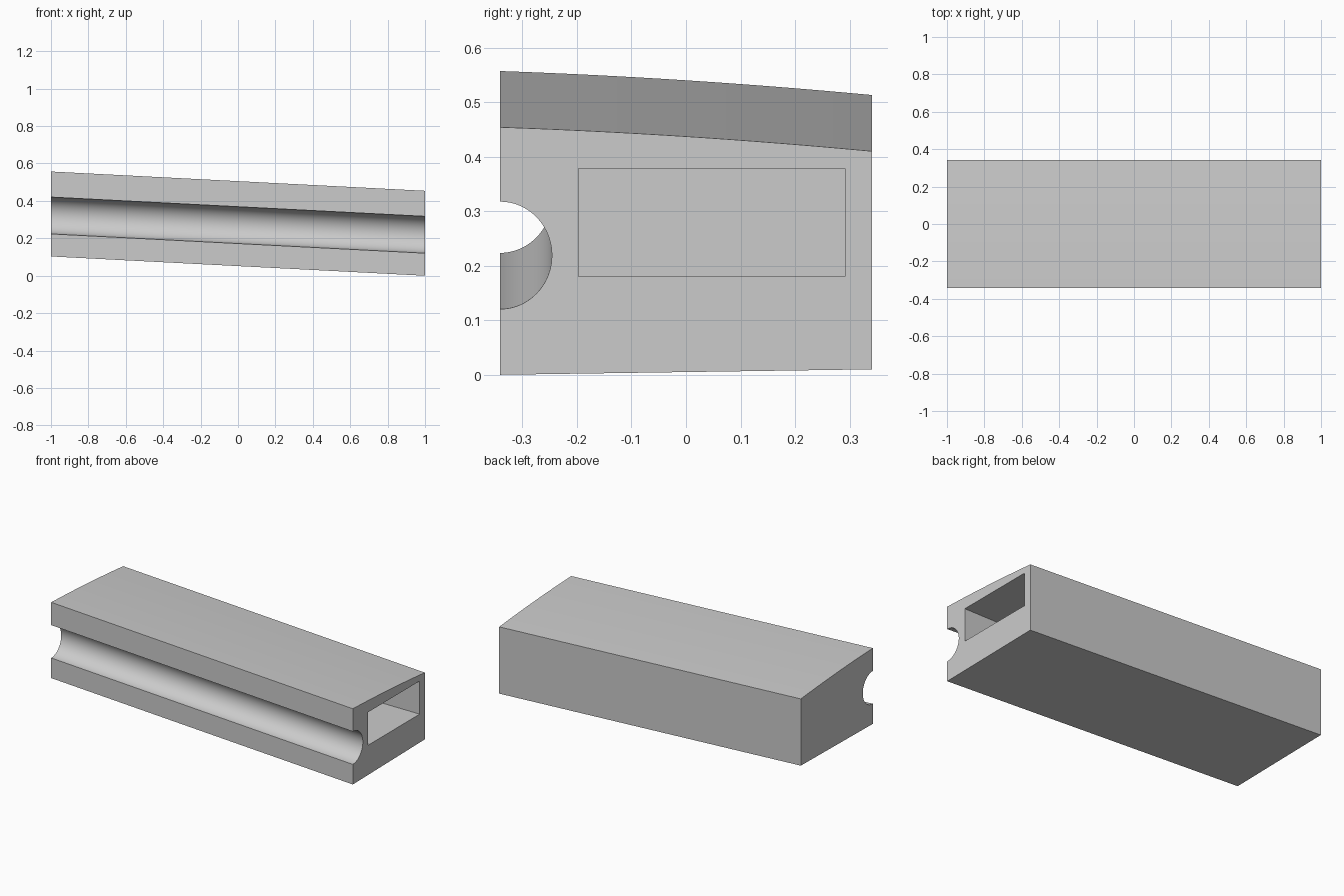
import bpy, bmesh, math

cube = bpy.data.objects.get("Cube")
if cube:
    bpy.data.objects.remove(cube, do_unlink=True)

HALF_Y = 0.341      # half depth of the bar
DROP = 0.103        # fall of the bar from one end to the other

grey = bpy.data.materials.new("light_grey")
grey.use_nodes = True
colour = (0.6, 0.6, 0.6, 1)
grey.diffuse_color = colour
grey.node_tree.nodes["Principled BSDF"].inputs["Base Color"].default_value = colour


def section():
    """Outline of the low end: bottom, crowned top, half-round front groove."""
    pts = [(-HALF_Y, 0.0), (HALF_Y, 0.01)]
    steps = 16
    for i in range(steps + 1):
        t = 1 - 2 * i / steps
        pts.append((t * HALF_Y, 0.437 - 0.022 * t - 0.005 * t * t))
    steps = 40
    for i in range(steps + 1):
        a = math.pi / 2 - math.pi * i / steps
        pts.append((-HALF_Y + 0.095 * math.cos(a), 0.219 + 0.0985 * math.sin(a)))
    return pts


def add_object(name, bm):
    bmesh.ops.recalc_face_normals(bm, faces=bm.faces)
    mesh = bpy.data.meshes.new(name)
    bm.to_mesh(mesh)
    bm.free()
    mesh.materials.append(grey)
    obj = bpy.data.objects.new(name, mesh)
    bpy.context.collection.objects.link(obj)
    return obj


# Sloping bar: the section lofted from the low end to the high end
bm = bmesh.new()
low = [bm.verts.new((1, y, z)) for y, z in section()]
high = [bm.verts.new((-1, y, z + DROP)) for y, z in section()]
bm.faces.new(low)
bm.faces.new(high[::-1])
n = len(low)
for i in range(n):
    j = (i + 1) % n
    bm.faces.new((low[j], low[i], high[i], high[j]))
bar = add_object("grooved_bar", bm)

# Level rectangular pocket, open at the low end only
bm = bmesh.new()
bmesh.ops.create_cube(bm, size=1)
for v in bm.verts:
    v.co.x = 1.1 if v.co.x > 0 else -0.85
    v.co.y = 0.292 if v.co.y > 0 else -0.197
    v.co.z = 0.378 if v.co.z > 0 else 0.18
cutter = add_object("pocket_cutter", bm)
cutter.hide_render = True

cut = bar.modifiers.new("pocket", 'BOOLEAN')
cut.operation = 'DIFFERENCE'
cut.solver = 'EXACT'
cut.object = cutter
bpy.context.view_layer.objects.active = bar
bpy.ops.object.select_all(action='DESELECT')
bar.select_set(True)
bpy.ops.object.modifier_apply(modifier=cut.name)
bpy.data.objects.remove(cutter, do_unlink=True)

# Smooth groove and crown, crisp edges
bpy.ops.object.shade_smooth_by_angle(angle=math.radians(30))
